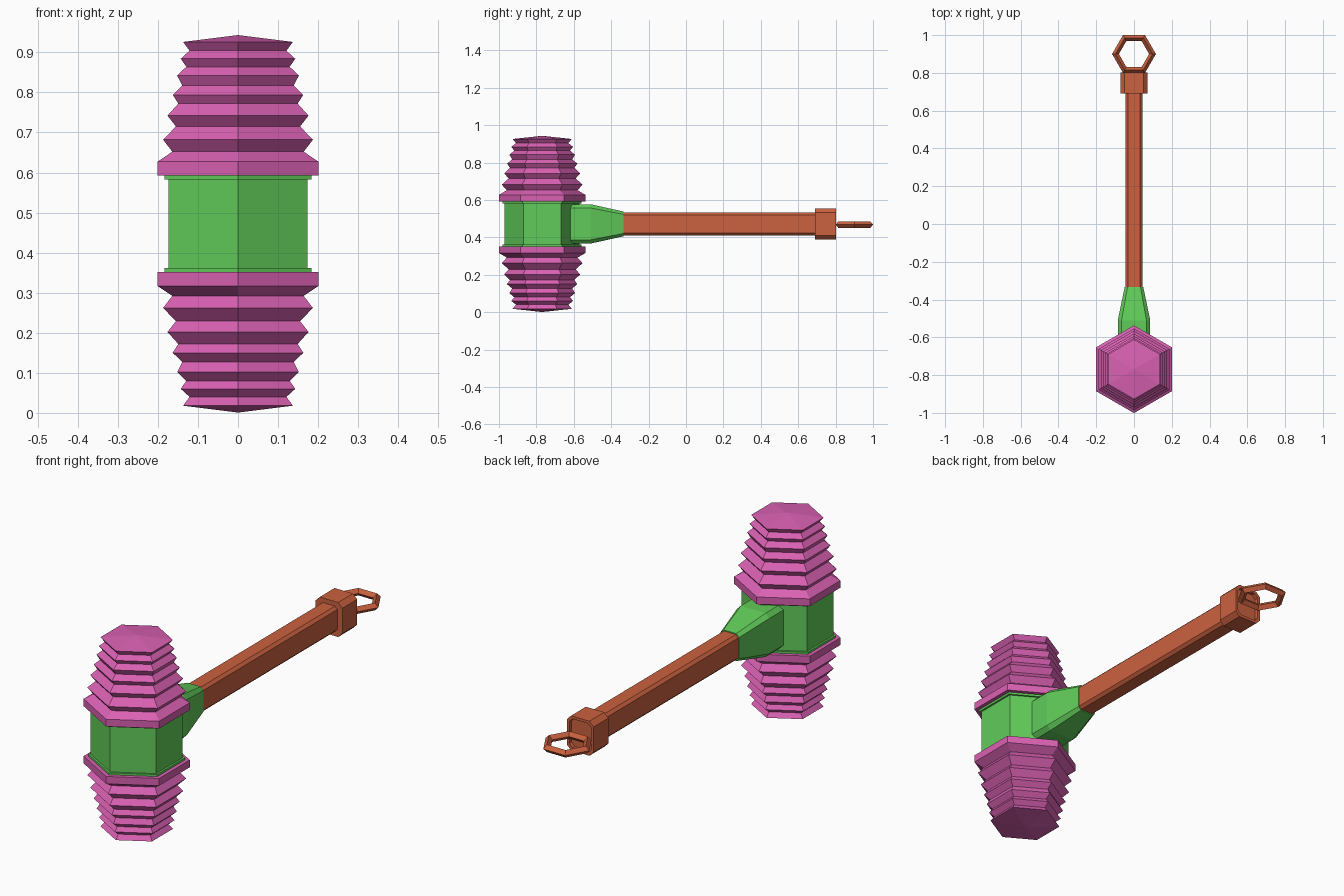
import bpy, bmesh, math
from mathutils import Vector

if "Cube" in bpy.data.objects:
    bpy.data.objects.remove(bpy.data.objects["Cube"])

HEAD_Y, MID_Z = -0.769, 0.472


def material(name, color):
    m = bpy.data.materials.new(name)
    m.diffuse_color = (*color, 1)
    m.use_nodes = True
    m.node_tree.nodes["Principled BSDF"].inputs["Base Color"].default_value = m.diffuse_color
    return m


PINK = material("pink", (0.70, 0.12, 0.45))
GREEN = material("green", (0.12, 0.60, 0.10))
ORANGE = material("orange", (0.60, 0.12, 0.05))


def loft(name, rings, mat):
    """Skin a list of equal-length point rings and cap both ends."""
    bm = bmesh.new()
    loops = [[bm.verts.new(p) for p in r] for r in rings]
    n = len(loops[0])
    for a, b in zip(loops, loops[1:]):
        for i in range(n):
            j = (i + 1) % n
            bm.faces.new((a[i], a[j], b[j], b[i]))
    bm.faces.new(loops[0][::-1])
    bm.faces.new(loops[-1])
    bmesh.ops.recalc_face_normals(bm, faces=bm.faces)
    me = bpy.data.meshes.new(name)
    bm.to_mesh(me)
    bm.free()
    ob = bpy.data.objects.new(name, me)
    bpy.context.collection.objects.link(ob)
    me.materials.append(mat)
    return ob


def hexagon(half_width, z):
    r = half_width / math.cos(math.pi / 6)
    return [(r * math.cos(a), HEAD_Y + r * math.sin(a), z)
            for a in (math.radians(30 + 60 * i) for i in range(6))]


def octagon(y, w, h, c):
    """Chamfered rectangle across the handle."""
    pts = [(w, h - c), (w - c, h), (c - w, h), (-w, h - c),
           (-w, c - h), (c - w, -h), (w - c, -h), (w, c - h)]
    return [(x, y, MID_Z + z) for x, z in pts]


# Ribbed bellows: (half width, height above the head's middle), mirrored below
ribs = [(0.18, 0.120), (0.201, 0.120), (0.201, 0.155), (0.164, 0.180), (0.187, 0.210),
        (0.155, 0.243), (0.176, 0.270), (0.149, 0.300), (0.163, 0.322), (0.139, 0.345),
        (0.152, 0.370), (0.129, 0.392), (0.143, 0.412), (0.121, 0.432), (0.137, 0.454),
        (0.001, 0.471)]
for name, s in (("upper_bellows", 1), ("lower_bellows", -1)):
    loft(name, [hexagon(w, MID_Z + s * z) for w, z in ribs], PINK)

# Central hub with thin lips
hub = [(0.183, -0.120), (0.183, -0.110), (0.174, -0.110),
       (0.174, 0.110), (0.183, 0.110), (0.183, 0.120)]
loft("hub", [hexagon(w, MID_Z + z) for w, z in hub], GREEN)

# Tapered neck socket
loft("neck", [octagon(-0.66, 0.086, 0.105, 0.02), octagon(-0.51, 0.086, 0.105, 0.02),
              octagon(-0.333, 0.049, 0.066, 0.015)], GREEN)

# Handle and end cap with a shallow recess
loft("handle", [octagon(-0.36, 0.045, 0.061, 0.013), octagon(0.72, 0.045, 0.061, 0.013)], ORANGE)
loft("handle_cap", [octagon(0.69, 0.071, 0.083, 0.022), octagon(0.803, 0.071, 0.083, 0.022),
                    octagon(0.803, 0.058, 0.070, 0.018), octagon(0.785, 0.058, 0.070, 0.018)], ORANGE)

# Hanging ring
bpy.ops.mesh.primitive_torus_add(major_segments=6, minor_segments=4, major_radius=0.098,
                                 minor_radius=0.018, location=(0, 0.9, 0.468))
ring = bpy.context.object
ring.name = "hanging_ring"
ring.data.materials.append(ORANGE)
for p in ring.data.polygons:
    p.use_smooth = False
